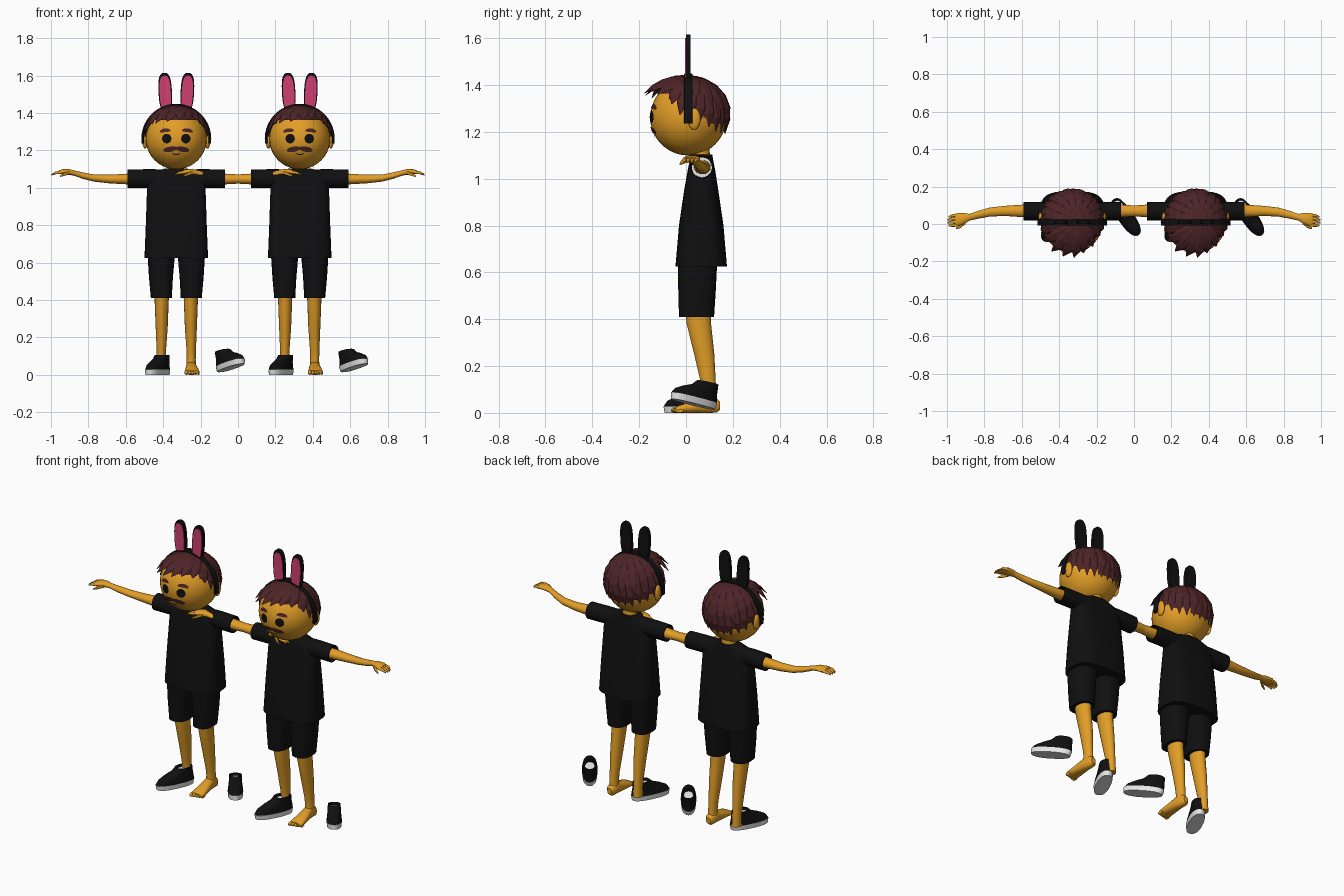
import bpy, bmesh, math, random
from mathutils import Vector, Matrix

random.seed(4)
if "Cube" in bpy.data.objects:
    bpy.data.objects.remove(bpy.data.objects["Cube"])


def material(name, rgb):
    m = bpy.data.materials.new(name)
    m.use_nodes = True
    m.diffuse_color = (*rgb, 1)
    m.node_tree.nodes["Principled BSDF"].inputs["Base Color"].default_value = (*rgb, 1)
    return m


SKIN = material("golden_skin", (0.76, 0.34, 0.02))
BLACK = material("black_cloth", (0.005, 0.005, 0.005))
HAIR = material("dark_brown_hair", (0.075, 0.018, 0.02))
PINK = material("pink_lining", (0.62, 0.05, 0.16))
WHITE = material("white_trim", (0.8, 0.8, 0.8))

X, Y, Z = Vector((1, 0, 0)), Vector((0, 1, 0)), Vector((0, 0, 1))
HEAD, HEAD_R = Vector((0, 0.01, 1.262)), 0.163
parts = []


def finish(name, bm, mat, smooth=True, matrix=None):
    if matrix:
        bm.transform(matrix)
    bmesh.ops.recalc_face_normals(bm, faces=bm.faces)
    mesh = bpy.data.meshes.new(name)
    bm.to_mesh(mesh)
    bm.free()
    mesh.materials.append(mat)
    obj = bpy.data.objects.new(name, mesh)
    bpy.context.collection.objects.link(obj)
    if smooth:
        bpy.ops.object.select_all(action='DESELECT')
        obj.select_set(True)
        bpy.context.view_layer.objects.active = obj
        bpy.ops.object.shade_smooth_by_angle(angle=math.radians(40))
    parts.append(obj)
    return obj


def loft(name, rings, mat, n=20, power=2, smooth=True, cap=None, matrix=None):
    """Skin rings of (centre, u, v); cap recolours the last end face."""
    bm = bmesh.new()
    loops = []
    for c, u, v in rings:
        loop = []
        for i in range(n):
            a = math.tau * i / n
            p, q = [math.copysign(abs(f) ** (2 / power), f) for f in (math.cos(a), math.sin(a))]
            loop.append(bm.verts.new(Vector(c) + u * p + v * q))
        loops.append(loop)
    for a, b in zip(loops, loops[1:]):
        for i in range(n):
            bm.faces.new((a[i], a[i - 1], b[i - 1], b[i]))
    bm.faces.new(loops[0])
    bm.faces.new(loops[-1])
    obj = finish(name, bm, mat, smooth, matrix)
    if cap:
        obj.data.materials.append(cap)
        obj.data.polygons[-1].material_index = 1
    return obj


def tube(name, stations, u, v, mat, **kw):
    """Loft through stations of (x, y, z, u radius, v radius)."""
    return loft(name, [(s[:3], u * s[3], v * s[4]) for s in stations], mat, **kw)


def ellipsoid(name, c, r, mat, keep=None):
    bm = bmesh.new()
    bmesh.ops.create_uvsphere(bm, u_segments=32, v_segments=20, radius=1)
    if keep:
        bmesh.ops.delete(bm, geom=[p for p in bm.verts if not keep(p.co)], context='VERTS')
    return finish(name, bm, mat, matrix=Matrix.Translation(c) @ Matrix.Diagonal((*r, 1)))


def face_plate(name, x, z, rx, rz, tilt, mat, bend=0):
    """Thin oval laid on the front of the head."""
    bm = bmesh.new()

    def on_head(px, pz):
        d = Vector((px, 0, pz - HEAD.z))
        depth = math.sqrt((HEAD_R + 0.004) ** 2 - d.length_squared)
        return bm.verts.new((px, HEAD.y - depth, pz))
    mid, ring = on_head(x, z), []
    for i in range(20):
        a = math.tau * i / 20
        p, q = rx * math.cos(a), rz * math.sin(a)
        q += bend * (p / rx) ** 2
        ring.append(on_head(x + p * math.cos(tilt) - q * math.sin(tilt),
                            z + p * math.sin(tilt) + q * math.cos(tilt)))
    for i in range(20):
        bm.faces.new((mid, ring[i - 1], ring[i]))
    obj = finish(name, bm, mat)
    if obj.data.polygons[0].normal.y > 0:
        obj.data.flip_normals()


def lock(name, start, tip, width):
    """Tapered hair lock that follows the skull."""
    a, b = Vector(start) - HEAD, Vector(tip) - HEAD
    d0, d1 = a.normalized(), b.normalized()
    side = d0.cross(d1).normalized()
    rings = []
    for i, w in enumerate((0.5, 0.85, 1, 1, 0.75, 0.08)):
        t = i / 5
        d = d0.slerp(d1, t)
        r = 0.172 + (b.length - 0.172) * t ** 2
        rings.append((HEAD + d * r, side * width * w, d * 0.011 * w))
    loft(name, rings, HAIR, n=6, smooth=False)


def shoe(name, matrix):
    tube(name + "_sole", [(0, 0, 0, 0.04, 0.112), (0, 0, 0.028, 0.043, 0.117)],
         X, Y, WHITE, n=28, power=2.4, matrix=matrix)
    tube(name + "_upper", [(0, 0, 0.028, 0.042, 0.116), (0, 0.006, 0.05, 0.04, 0.107),
                           (0, 0.022, 0.068, 0.037, 0.087), (0, 0.045, 0.085, 0.036, 0.062),
                           (0, 0.055, 0.106, 0.035, 0.05), (0, 0.055, 0.106, 0.028, 0.042),
                           (0, 0.055, 0.092, 0.026, 0.04)],
         X, Y, BLACK, n=28, power=2.3, cap=WHITE, matrix=matrix)


# Head and neck
ellipsoid("head", HEAD, (HEAD_R,) * 3, SKIN)
tube("neck", [(0, 0.065, 1.04, 0.045, 0.04), (0, 0.06, 1.14, 0.04, 0.04)], X, Y, SKIN)

# Shirt body
tube("shirt", [(0, 0.065, 0.625, 0.17, 0.11), (0, 0.065, 0.8, 0.163, 0.095),
               (0, 0.065, 0.95, 0.158, 0.073), (0, 0.066, 1.04, 0.155, 0.058),
               (0, 0.066, 1.08, 0.14, 0.05), (0, 0.066, 1.103, 0.06, 0.046)],
     X, Y, BLACK, n=36, power=3.2)

# Mirrored parts
for side, label in ((-1, "right"), (1, "left")):
    def limb(name, stations, u, v, mat, **kw):
        tube(f"{label}_{name}", [(s[0] * side, *s[1:]) for s in stations], u, v, mat, **kw)
    limb("sleeve", [(0.05, 0.068, 1.052, 0.046, 0.046), (0.15, 0.068, 1.05, 0.049, 0.05),
                    (0.26, 0.068, 1.048, 0.049, 0.049), (0.26, 0.068, 1.048, 0.044, 0.044),
                    (0.2, 0.068, 1.048, 0.043, 0.043)], Y, Z, BLACK, cap=WHITE)
    limb("arm", [(0.19, 0.07, 1.049, 0.036, 0.03), (0.27, 0.07, 1.047, 0.033, 0.028),
                 (0.36, 0.07, 1.047, 0.027, 0.023), (0.44, 0.064, 1.052, 0.024, 0.019),
                 (0.5, 0.05, 1.065, 0.021, 0.017), (0.55, 0.036, 1.08, 0.018, 0.014),
                 (0.575, 0.03, 1.085, 0.028, 0.016), (0.61, 0.024, 1.086, 0.036, 0.013),
                 (0.628, 0.022, 1.083, 0.032, 0.009)], Y, Z, SKIN)
    for i in range(4):
        k = i - 1.5
        limb(f"finger_{i + 1}", [(0.61, 0.022 + k * 0.018, 1.084, 0.009, 0.009),
                                 (0.645, 0.018 + k * 0.017, 1.08, 0.008, 0.008),
                                 (0.67 - abs(k) * 0.006, 0.015 + k * 0.015, 1.07, 0.004, 0.004)],
             Y, Z, SKIN, n=10)
    limb("thumb", [(0.57, 0.012, 1.082, 0.012, 0.01), (0.6, -0.014, 1.072, 0.009, 0.009),
                   (0.622, -0.024, 1.062, 0.004, 0.004)], Y, Z, SKIN, n=10)
    limb("shorts_leg", [(0.08, 0.045, 0.41, 0.056, 0.075), (0.082, 0.047, 0.52, 0.064, 0.08),
                        (0.08, 0.05, 0.68, 0.076, 0.085)], X, Y, BLACK, power=2.5)
    limb("leg", [(0.078, 0.05, 0.46, 0.04, 0.055), (0.078, 0.055, 0.38, 0.037, 0.052),
                 (0.078, 0.078, 0.25, 0.032, 0.043), (0.08, 0.095, 0.13, 0.025, 0.032),
                 (0.08, 0.1, 0.08, 0.024, 0.03), (0.08, 0.1, 0.03, 0.026, 0.034)], X, Y, SKIN)
    ellipsoid(f"{label}_ear", (side * 0.167, 0.035, 1.255), (0.015, 0.027, 0.046), SKIN)

    # Face details
    face_plate(f"{label}_eye", side * 0.051, 1.263, 0.025, 0.026, 0, BLACK)
    face_plate(f"{label}_eyebrow", side * 0.06, 1.308, 0.03, 0.01, side * -0.12, HAIR, -0.006)
    face_plate(f"{label}_moustache", side * 0.033, 1.206, 0.037, 0.014, side * -0.18, HAIR)

    # Costume ears: black paddle with a pink front plate
    tilt = Matrix.Translation((side * 0.054, 0, 1.41)) @ Matrix.Rotation(side * 0.05, 4, 'Y')
    for name, half, top, y0, y1, mat in (("costume_ear", 0.036, 0.205, 0, 0.02, BLACK),
                                         ("costume_ear_lining", 0.03, 0.19, -0.004, 0.001, PINK)):
        loft(f"{label}_{name}", [((0, y, top / 2), X * half, Z * top / 2) for y in (y0, y1)],
             mat, n=32, power=2.8, matrix=tilt)

face_plate("mouth", 0, 1.178, 0.024, 0.003, 0, BLACK, 0.007)

# Bare left foot with toes
tube("left_foot", [(0.08, 0.145, 0.03, 0.014, 0.018), (0.08, 0.13, 0.032, 0.026, 0.031),
                   (0.08, 0.08, 0.036, 0.028, 0.036), (0.083, 0.02, 0.024, 0.036, 0.024),
                   (0.084, -0.03, 0.016, 0.04, 0.016), (0.084, -0.045, 0.013, 0.036, 0.011)],
     X, Z, SKIN, power=2.3)
for i in range(5):
    r = 0.012 - i * 0.001
    ellipsoid(f"toe_{i + 1}", (0.054 + i * 0.016, -0.047 + i * 0.005, r), (r * 0.85, 0.018, r), SKIN)

# Worn shoe and loose shoe
shoe("worn_shoe", Matrix.Translation((-0.1, 0.012, 0)) @ Matrix.Rotation(math.radians(-26), 4, 'Z'))
shoe("loose_shoe", Matrix.Translation((0.292, 0.03, 0.037))
     @ Matrix.Rotation(math.radians(35), 4, 'Z') @ Matrix.Rotation(math.radians(-12), 4, 'X'))

# Hair: scalp cap, fringe swept forward, layered side and back locks
ellipsoid("hair_cap", HEAD, (0.17, 0.17, 0.172), HAIR, keep=lambda p: p.z > 0.14 - 0.55 * p.y)
fringe = [(-0.168, -0.035, 1.295), (-0.15, -0.09, 1.335), (-0.11, -0.145, 1.345),
          (-0.05, -0.172, 1.355), (0.01, -0.178, 1.365), (0.06, -0.155, 1.37),
          (0.11, -0.12, 1.36), (0.15, -0.06, 1.32)]
for i, tip in enumerate(fringe):
    lock(f"fringe_lock_{i + 1}", (0.05, 0.02 - 0.01 * (i % 2), 1.43), tip, 0.036)
for layer, (count, drop) in enumerate(((15, 0), (10, 0.42))):
    for i in range(count):
        a = math.radians(-12 + 204 * i / (count - 1))
        out = max(math.sin(a), 0)
        elev = 0.1 - 0.55 * out + drop + random.uniform(-0.07, 0.05)
        d = Vector((math.cos(a) * math.cos(elev), math.sin(a) * math.cos(elev), math.sin(elev)))
        lock(f"back_lock_{layer}_{i + 1}", (0.02, 0.03, 1.43), HEAD + d * (0.172 + layer * 0.009), 0.03)

# Headband over the hair
band = []
for i in range(25):
    a = math.radians(-8 + 196 * i / 24)
    d = Vector((math.cos(a), 0, math.sin(a)))
    band.append((Vector((0, 0.01, 1.262)) + d * 0.18, Y * 0.018, d * 0.007))
loft("headband", band, BLACK, n=16, power=5)

# Stand the figure on the right and repeat it on the left
for obj in list(parts):
    twin = obj.copy()
    twin.name = "second_" + obj.name
    bpy.context.collection.objects.link(twin)
    obj.location.x = -0.33
    twin.location.x = 0.33
